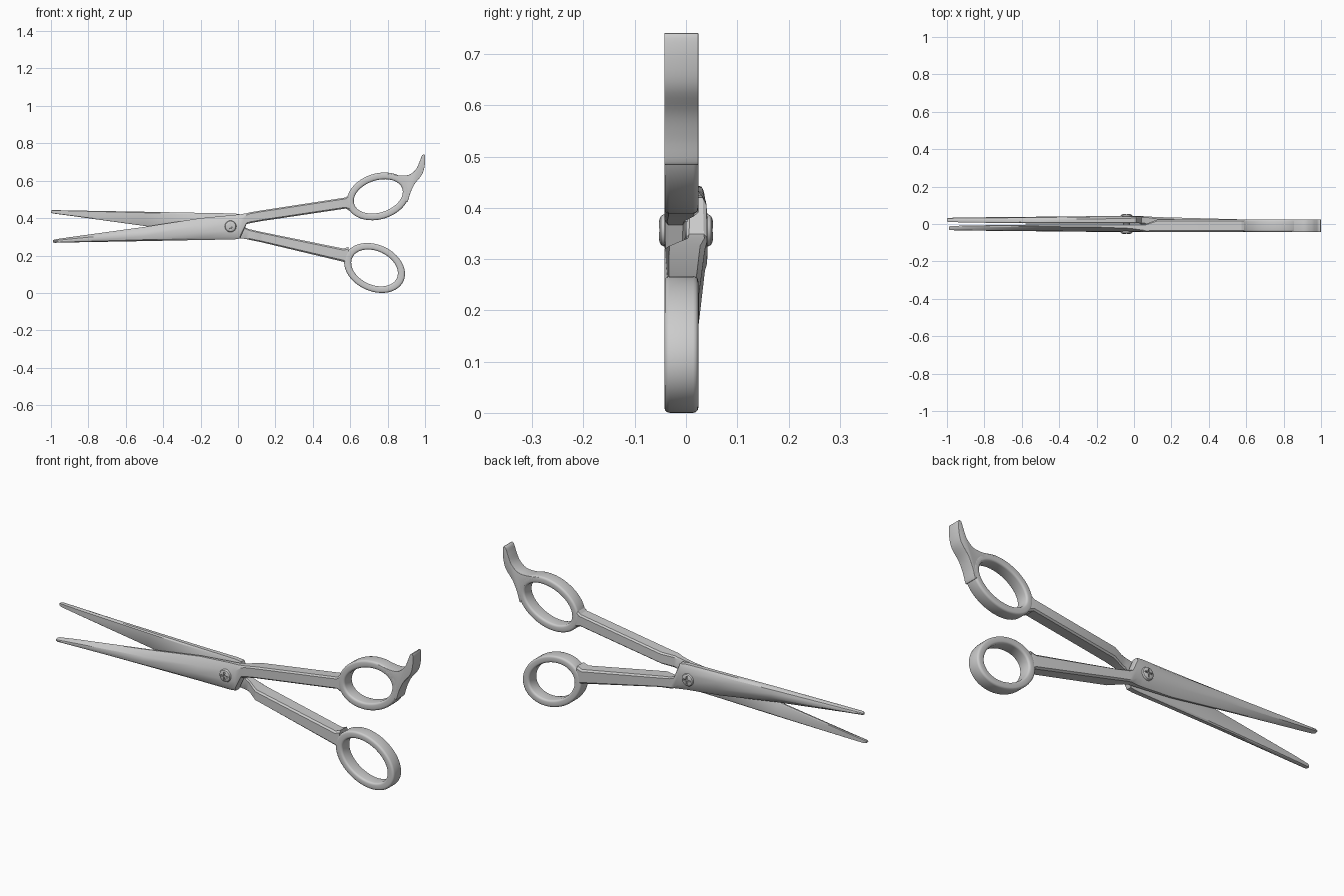
import bpy, bmesh, math
from mathutils import Vector

if "Cube" in bpy.data.objects:
    bpy.data.objects.remove(bpy.data.objects["Cube"])


def finish(name, bm, bevel=0.0, angle=32):
    bmesh.ops.recalc_face_normals(bm, faces=bm.faces)
    me = bpy.data.meshes.new(name)
    bm.to_mesh(me)
    bm.free()
    ob = bpy.data.objects.new(name, me)
    bpy.context.collection.objects.link(ob)
    bpy.ops.object.select_all(action='DESELECT')
    ob.select_set(True)
    bpy.context.view_layer.objects.active = ob
    if bevel:
        m = ob.modifiers.new("Bevel", 'BEVEL')
        m.width, m.segments, m.limit_method = bevel, 3, 'ANGLE'
        m.angle_limit = math.radians(50)
        bpy.ops.object.modifier_apply(modifier=m.name)
    bpy.ops.object.shade_smooth_by_angle(angle=math.radians(angle))
    return ob


def skin(bm, loops, closed):
    # bridge rings of points; cap the ends unless the sweep is closed
    rows = [[bm.verts.new(p) for p in lp] for lp in loops]
    n = len(rows[0])
    for i in range(len(rows) if closed else len(rows) - 1):
        a, b = rows[i], rows[(i + 1) % len(rows)]
        for j in range(n):
            k = (j + 1) % n
            bm.faces.new((a[j], a[k], b[k], b[j]))
    if not closed:
        bm.faces.new(rows[0])
        bm.faces.new(rows[-1])


def prism(bm, pts, y0, y1):
    skin(bm, [[(x, y, z) for x, z in pts] for y in (y0, y1)], False)


# cross-sections: (spine -> cutting edge, inner -> outer face)
BLADE = [(0, .15), (0, .6), (.1, .88), (.35, 1), (.65, .93), (1, .3), (1, .1), (.93, 0), (.07, 0)]
SHANK = [(0, .12), (0, .88), (.12, 1), (.4, 1), (.88, 1), (1, .88), (1, .12), (.88, 0), (.12, 0)]


def half(name, stations):
    # station: x, spine z, edge z, inner y, outer y, blade-to-shank blend
    loops = []
    for x, zs, ze, yi, yo, k in stations:
        lp = []
        for (t0, s0), (t1, s1) in zip(BLADE, SHANK):
            t, s = t0 + (t1 - t0) * k, s0 + (s1 - s0) * k
            lp.append((x, yi + (yo - yi) * s, zs + (ze - zs) * t))
        loops.append(lp)
    bm = bmesh.new()
    skin(bm, loops, False)
    return finish(name, bm)


# blades with their shanks; the rear blade mirrors the front one about the pivot
blade = [
    (-.99, .271, .282, -.014, -.030, 0),
    (-.98, .268, .286, -.011, -.033, 0),
    (-.90, .270, .298, -.008, -.035, 0),
    (-.50, .277, .353, -.003, -.039, 0),
    (-.20, .283, .400, -.002, -.042, .1),
    (-.02, .286, .417, -.002, -.042, .4),
    (.012, .291, .420, -.002, -.042, .6),
]
rear_blade = [(x - .01 * (x < -.95), .711 - a, .711 - b, -yi, -yo, k) for x, a, b, yi, yo, k in blade]
half("front_blade_and_shank", blade + [
    (.045, .367, .426, -.001, -.042, .8),
    (.065, .373, .431, .001, -.042, 1),
    (.125, .384, .441, .024, -.042, 1),
    (.575, .451, .510, .024, -.042, 1),
    (.605, .435, .538, .022, -.040, 1)])
half("rear_blade_and_shank", rear_blade + [
    (.040, .349, .289, .001, .042, .8),
    (.060, .341, .284, -.001, .041, 1),
    (.125, .326, .271, -.042, .037, 1),
    (.565, .237, .166, -.042, .025, 1),
    (.592, .247, .150, -.040, .022, 1)])


def ring(name, cx, cz, outer, inner, tilt):
    # finger ring: rounded rectangular section swept round an ellipse
    c, s = math.cos(math.radians(tilt)), math.sin(math.radians(tilt))
    y0, y1 = -.042, .024
    sec = []
    for ct, cy, a0 in ((.72, y1 - .010, 0), (.28, y1 - .010, 90), (.28, y0 + .010, 180), (.72, y0 + .010, 270)):
        for d in (0, 30, 60, 90):
            a = math.radians(a0 + d)
            sec.append((ct + .28 * math.cos(a), cy + .010 * math.sin(a)))
    loops = []
    for i in range(64):
        th = math.tau * i / 64
        lp = []
        for t, y in sec:
            u = (inner[0] + (outer[0] - inner[0]) * t) * math.cos(th)
            v = (inner[1] + (outer[1] - inner[1]) * t) * math.sin(th)
            lp.append((cx + u * c - v * s, y, cz + u * s + v * c))
        loops.append(lp)
    bm = bmesh.new()
    skin(bm, loops, True)
    return finish(name, bm)


ring("upper_finger_ring", .75, .516, (.172, .122), (.135, .086), 18)
ring("lower_finger_ring", .73, .1335, (.170, .124), (.131, .090), -25)


def smooth(pts, n=5):
    # closed Catmull-Rom outline
    out, m = [], len(pts)
    for i in range(m):
        p0, p1, p2, p3 = (Vector(pts[(i + k) % m]) for k in (-1, 0, 1, 2))
        for j in range(n):
            t = j / n
            out.append(.5 * (2 * p1 + (p2 - p0) * t + (2 * p0 - 5 * p1 + 4 * p2 - p3) * t * t
                             + (3 * p1 - p0 - 3 * p2 + p3) * t ** 3))
    return out


# curved finger rest growing from the upper ring
rest = [(.80, .637), (.865, .628), (.915, .632), (.952, .662), (.972, .705), (.984, .735), (.998, .737),
        (.999, .69), (.985, .635), (.945, .583), (.922, .535), (.905, .485), (.893, .51), (.888, .56), (.85, .607)]
bm = bmesh.new()
prism(bm, smooth(rest), -.042, .024)
finish("finger_rest", bm, bevel=.008)

# pivot screw with a domed head on each side
px, pz = -.04, .356
bm = bmesh.new()
profile = [(.012, -.053), (.022, -.052), (.028, -.049), (.031, -.044), (.031, -.036), (.018, -.034)]
profile += [(r, -y) for r, y in reversed(profile)]
skin(bm, [[(px + r * math.cos(math.tau * i / 32), y, pz + r * math.sin(math.tau * i / 32))
           for i in range(32)] for r, y in profile], False)
screw = finish("pivot_screw", bm)

# cross slots cut into both heads
a, b = .021, .0035
plus = [(a, -b), (a, b), (b, b), (b, a), (-b, a), (-b, b), (-a, b), (-a, -b), (-b, -b), (-b, -a), (b, -a), (b, -b)]
bm = bmesh.new()
for sgn in (-1, 1):
    prism(bm, [(px + x, pz + z) for x, z in plus], sgn * .047, sgn * .07)
cutter = finish("slot_cutter", bm)
cutter.hide_render = True
mod = screw.modifiers.new("Slots", 'BOOLEAN')
mod.object, mod.operation, mod.solver = cutter, 'DIFFERENCE', 'EXACT'
bpy.context.view_layer.objects.active = screw
bpy.ops.object.modifier_apply(modifier=mod.name)
bpy.data.objects.remove(cutter)
